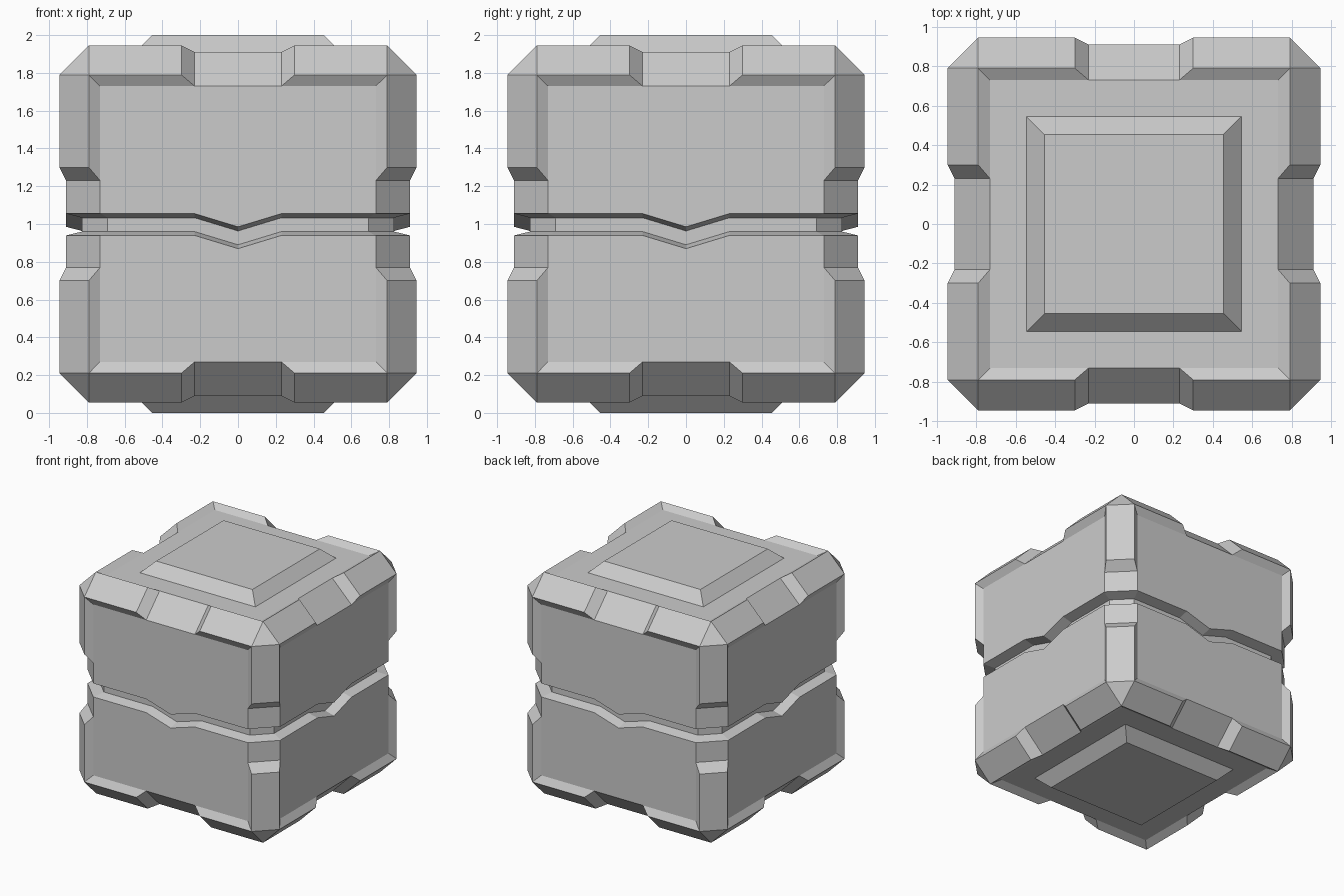
import bpy, bmesh
from math import pi, sqrt, tan
from mathutils import Matrix, Vector

if "Cube" in bpy.data.objects:
    bpy.data.objects.remove(bpy.data.objects["Cube"])

MID = 1.0                      # height of the crate centre
CORE, CORE_IN = 0.91, 0.73     # recessed panel plane / panel half size
RIM, RIM_IN = 0.945, 0.79      # raised bracket plane / bracket half size
NOTCH, ARM = 0.23, 0.30        # notch half width / start of the raised arm


def finish(bm, name):
    bmesh.ops.remove_doubles(bm, verts=bm.verts, dist=1e-4)
    bmesh.ops.recalc_face_normals(bm, faces=bm.faces)
    me = bpy.data.meshes.new(name)
    bm.to_mesh(me)
    bm.free()
    ob = bpy.data.objects.new(name, me)
    bpy.context.collection.objects.link(ob)
    return ob


# One octant of the shell: panels, notched chamfers and raised corner bracket
def a(s): return (s, CORE, CORE_IN)
def b(s): return (s, CORE_IN, CORE)
def c(s): return (s, RIM, RIM_IN)
def d(s): return (s, RIM_IN, RIM)


edge_faces = [
    [a(0), a(NOTCH), b(NOTCH), b(0)],                  # notch floor
    [a(NOTCH), b(NOTCH), d(ARM), c(ARM)],              # sloped arm end
    [c(ARM), c(RIM_IN), d(RIM_IN), d(ARM)],            # bracket chamfer
    [a(NOTCH), a(CORE_IN), c(RIM_IN), c(ARM)],         # inner slopes
    [b(NOTCH), b(CORE_IN), d(RIM_IN), d(ARM)],
    [(CORE, u, v) for u, v in ((0, 0), (CORE_IN, 0), (CORE_IN, NOTCH),
     (CORE_IN, CORE_IN), (NOTCH, CORE_IN), (0, CORE_IN))],  # panel quarter
]


def turn(p, k):
    return tuple(p[(i + k) % 3] for i in range(3))


octant = [[turn(p, k) for p in f] for k in range(3) for f in edge_faces]
octant.append([turn((RIM, RIM_IN, RIM_IN), k) for k in range(3)])

bm = bmesh.new()
for sx in (1, -1):
    for sy in (1, -1):
        for sz in (1, -1):
            for f in octant:
                bm.faces.new([bm.verts.new((sx * x, sy * y, MID + sz * z))
                              for x, y, z in f])
bmesh.ops.remove_doubles(bm, verts=bm.verts, dist=1e-4)
bmesh.ops.recalc_face_normals(bm, faces=bm.faces)
bmesh.ops.dissolve_limit(bm, angle_limit=0.01, verts=bm.verts, edges=bm.edges)
body = finish(bm, "crate_body")

# Cutter for the lid seam: a ring with a V-shaped dip on every side
GROOVE, GROOVE_IN, OUT, DIP = 0.825, 0.69, 0.2, 0.07
section = [(0, 1.033), (OUT, 1.085), (OUT, 0.912), (0, 0.96)]
rings = []
for side in range(4):
    rot = Matrix.Rotation(side * pi / 2, 3, 'Z')
    for x, drop in ((-GROOVE_IN, 0), (-0.23, 0), (0, DIP), (0.23, 0), (GROOVE_IN, 0)):
        ring = []
        for off, z in section:
            flare = off * tan(pi / 8) if abs(x) == GROOVE_IN else 0
            px = x + (flare if x > 0 else -flare)
            ring.append(rot @ Vector((px, -GROOVE - off, z - drop)))
        rings.append(ring)
bm = bmesh.new()
loops = [[bm.verts.new(p) for p in r] for r in rings]
for r0, r1 in zip(loops, loops[1:] + loops[:1]):
    for i in range(4):
        j = (i + 1) % 4
        bm.faces.new((r0[i], r0[j], r1[j], r1[i]))
cutter = finish(bm, "seam_cutter")
cutter.hide_render = True

# Cut the seam and discard the cutter
mod = body.modifiers.new("seam", 'BOOLEAN')
mod.operation = 'DIFFERENCE'
mod.solver = 'EXACT'
mod.object = cutter
bpy.context.view_layer.objects.active = body
bpy.ops.object.modifier_apply(modifier=mod.name)
bpy.data.objects.remove(cutter)

# Bevelled plates on the top and bottom
for name, sgn in (("top_plate", 1), ("bottom_plate", -1)):
    bm = bmesh.new()
    bmesh.ops.create_cone(bm, cap_ends=True, segments=4, radius1=0.545 * sqrt(2),
                          radius2=0.455 * sqrt(2), depth=0.09)
    bmesh.ops.rotate(bm, verts=bm.verts, matrix=Matrix.Rotation(pi / 4, 3, 'Z'))
    for v in bm.verts:
        v.co.z = MID + sgn * (v.co.z + 0.955)
    finish(bm, name)
